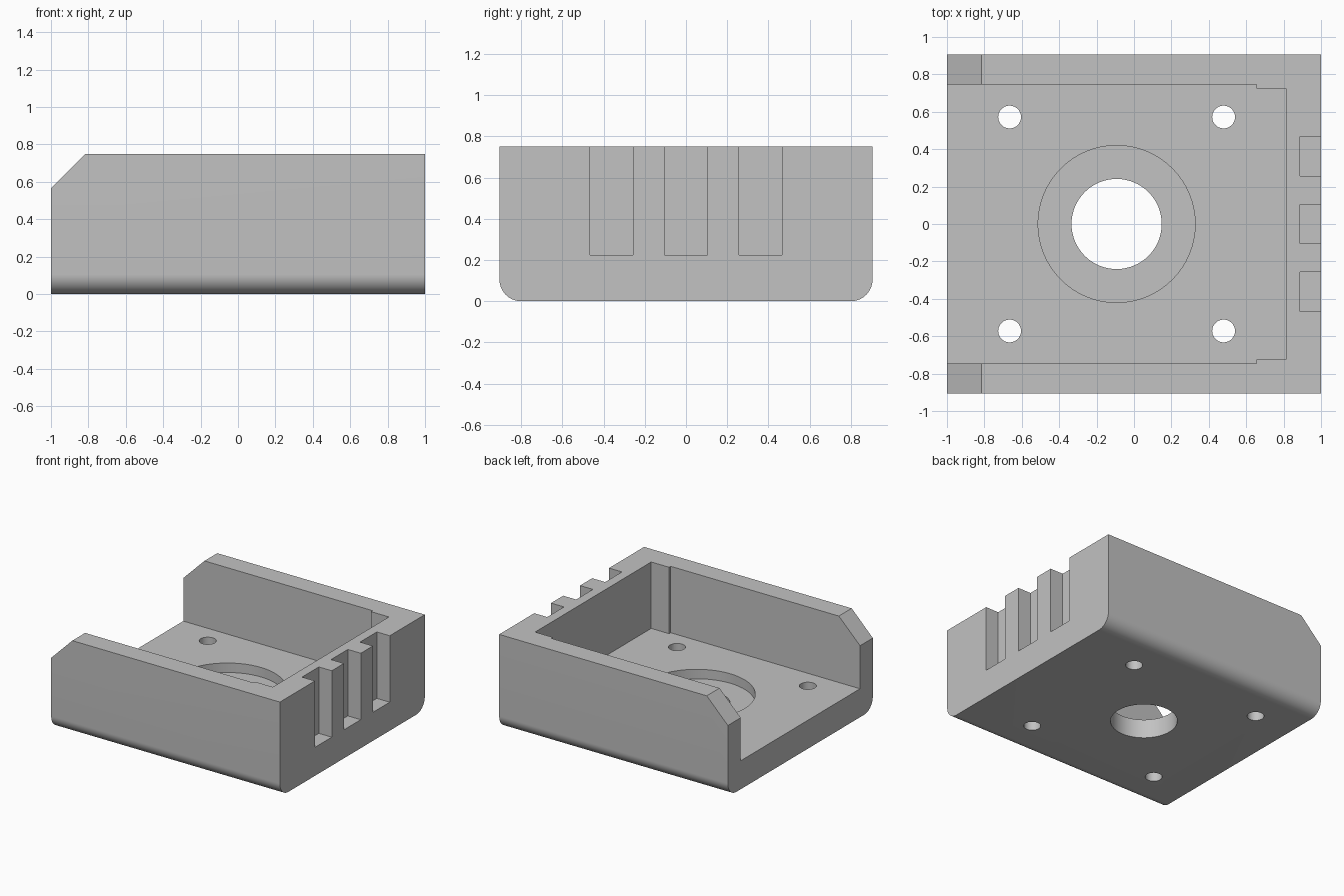
import bpy
import bmesh
from math import pi, sin, cos, radians

cube = bpy.data.objects.get("Cube")
if cube:
    bpy.data.objects.remove(cube, do_unlink=True)

HALF_W, HEIGHT, FLOOR = 0.905, 0.75, 0.225
ROUND, CHAMFER = 0.105, 0.185
CENTRE_X, BOLT = -0.093, 0.572

grey = bpy.data.materials.new("plain grey")
grey.use_nodes = True
grey.diffuse_color = (0.54, 0.54, 0.54, 1)
grey.node_tree.nodes["Principled BSDF"].inputs["Base Color"].default_value = grey.diffuse_color


def prism(name, points, direction):
    """Extrude a closed outline of 3D points along a direction."""
    bm = bmesh.new()
    face = bm.faces.new([bm.verts.new(p) for p in points])
    ext = bmesh.ops.extrude_face_region(bm, geom=[face])
    moved = [g for g in ext["geom"] if isinstance(g, bmesh.types.BMVert)]
    bmesh.ops.translate(bm, vec=direction, verts=moved)
    bmesh.ops.recalc_face_normals(bm, faces=bm.faces)
    mesh = bpy.data.meshes.new(name)
    bm.to_mesh(mesh)
    bm.free()
    mesh.materials.append(grey)
    obj = bpy.data.objects.new(name, mesh)
    bpy.context.collection.objects.link(obj)
    return obj


def plan_cutter(name, outline, z0, z1):
    return prism(name, [(x, y, z0) for x, y in outline], (0, 0, z1 - z0))


def round_cutter(name, x, y, radius, z0, z1, sides=64):
    ring = [(x + radius * cos(2 * pi * i / sides), y + radius * sin(2 * pi * i / sides))
            for i in range(sides)]
    return plan_cutter(name, ring, z0, z1)


# Body: block with rounded long lower edges
steps = 16
arc = [(HALF_W - ROUND + ROUND * sin(t), ROUND - ROUND * cos(t))
       for t in (pi / 2 * i / steps for i in range(steps + 1))]
right_half = arc + [(HALF_W, HEIGHT)]
section = right_half + [(-y, z) for y, z in reversed(right_half)]
body = prism("motor_mount_body", [(-1, y, z) for y, z in section], (2, 0, 0))

cutters = []

# Open-ended cavity, a little narrower next to the end wall
half = [(-1.1, 0.745), (0.655, 0.745), (0.655, 0.725), (0.812, 0.725)]
cavity = half + [(x, -y) for x, y in reversed(half)]
cutters.append(plan_cutter("cavity_cutter", cavity, FLOOR, 1))

# Sloped corners on the open end of the side walls
slope = [(-1.1, HEIGHT - CHAMFER - 0.1), (-1 + CHAMFER + 0.1, HEIGHT + 0.1), (-1.1, HEIGHT + 0.1)]
cutters.append(prism("slope_cutter", [(x, -1, z) for x, z in slope], (0, 2, 0)))

# Three vertical slots in the outside of the end wall
for i in (-1, 0, 1):
    y = i * 0.362
    outline = [(0.887, y - 0.105), (1.1, y - 0.105), (1.1, y + 0.105), (0.887, y + 0.105)]
    cutters.append(plan_cutter("slot_cutter", outline, FLOOR, 1))

# Round recess, shaft hole and four bolt holes
cutters.append(round_cutter("recess_cutter", CENTRE_X, 0, 0.42, FLOOR - 0.075, 0.4))
cutters.append(round_cutter("shaft_hole_cutter", CENTRE_X, 0, 0.241, -0.1, 0.5))
for sx in (-1, 1):
    for sy in (-1, 1):
        cutters.append(round_cutter("bolt_hole_cutter", CENTRE_X + sx * BOLT, sy * BOLT,
                                    0.061, -0.1, 0.5, 32))

# Cut everything, then bake the result and remove the cutters
for cutter in cutters:
    cutter.hide_render = True
    mod = body.modifiers.new(cutter.name, "BOOLEAN")
    mod.operation = "DIFFERENCE"
    mod.solver = "EXACT"
    mod.object = cutter
bpy.context.view_layer.update()
depsgraph = bpy.context.evaluated_depsgraph_get()
baked = bpy.data.meshes.new_from_object(body.evaluated_get(depsgraph))
body.modifiers.clear()
body.data = baked
for cutter in cutters:
    bpy.data.objects.remove(cutter, do_unlink=True)

# Smooth the curved surfaces, keep the edges sharp
bpy.ops.object.select_all(action="DESELECT")
body.select_set(True)
bpy.context.view_layer.objects.active = body
bpy.ops.object.shade_smooth_by_angle(angle=radians(30))
